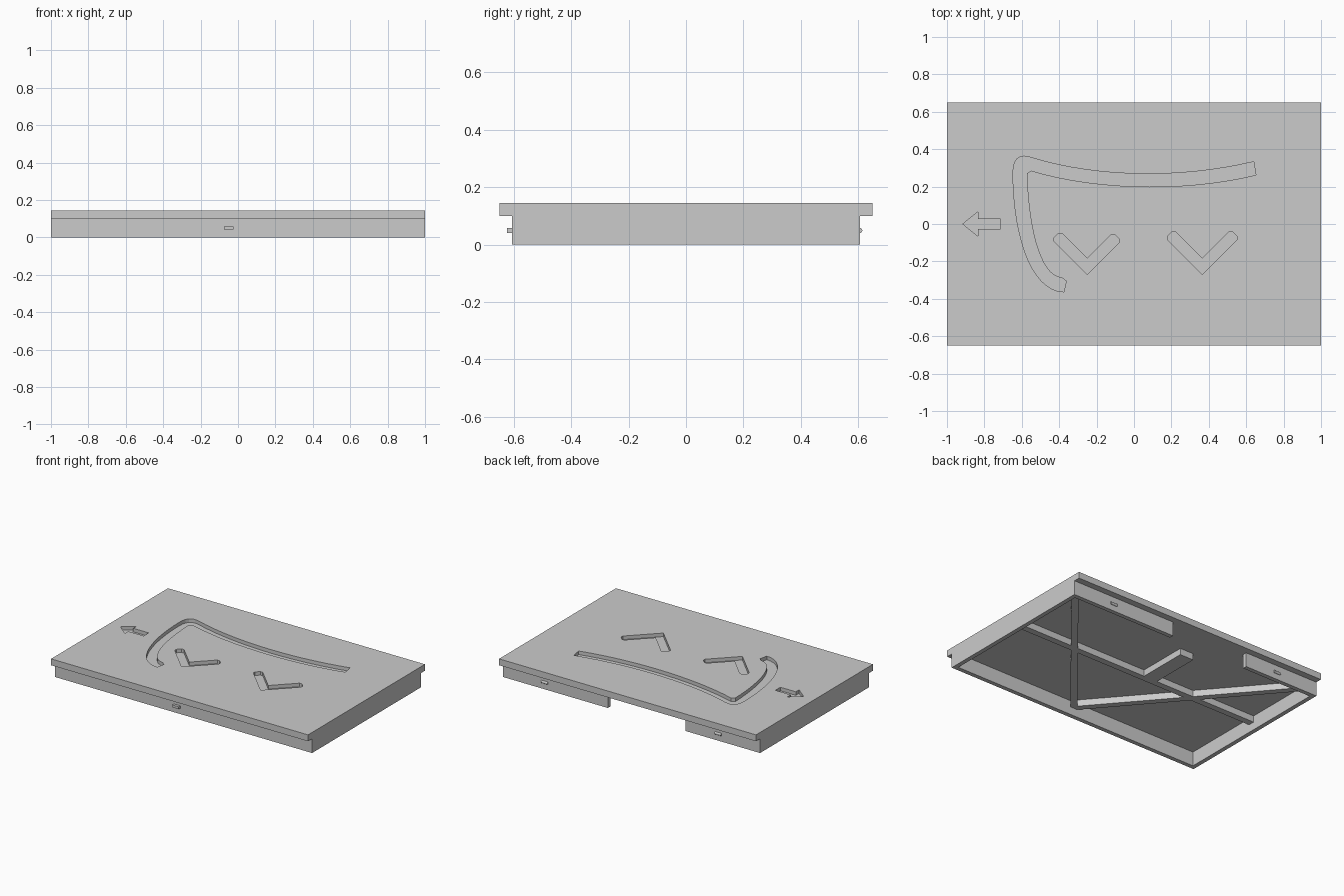
import bpy
import bmesh
from math import pi
from mathutils import Matrix, Vector
from mathutils.geometry import interpolate_bezier

if "Cube" in bpy.data.objects:
    bpy.data.objects.remove(bpy.data.objects["Cube"], do_unlink=True)

GREY = bpy.data.materials.new("plain_grey")
GREY.use_nodes = True
GREY.diffuse_color = (0.6, 0.6, 0.6, 1)
GREY.node_tree.nodes["Principled BSDF"].inputs["Base Color"].default_value = GREY.diffuse_color

TOP, DECK, RIB = 0.145, 0.1, 0.055      # lid top, lid underside, rib underside
HALF_X, HALF_Y, SKIRT_Y = 1.0, 0.65, 0.605
WALL, THICK, DEPTH = 0.03, 0.045, 0.025


def finish(name, bm):
    bmesh.ops.recalc_face_normals(bm, faces=bm.faces)
    mesh = bpy.data.meshes.new(name)
    bm.to_mesh(mesh)
    bm.free()
    mesh.materials.append(GREY)
    obj = bpy.data.objects.new(name, mesh)
    bpy.context.collection.objects.link(obj)


def box(name, x, y, z):
    """Box spanning the three given ranges."""
    bm = bmesh.new()
    bmesh.ops.create_cube(bm, size=1)
    for v in bm.verts:
        v.co = [(a + b) / 2 + c * (b - a) for c, (a, b) in zip(v.co, (x, y, z))]
    finish(name, bm)


def sleeve(bm, outline, z_cap, z_open):
    """Walls along an outline, capped at z_cap; returns the edges of the open rim."""
    cap = [bm.verts.new((x, y, z_cap)) for x, y in outline]
    rim = [bm.verts.new((x, y, z_open)) for x, y in outline]
    bm.faces.new(cap)
    for i in range(len(cap)):
        bm.faces.new((cap[i - 1], cap[i], rim[i], rim[i - 1]))
    return [bm.edges.get((rim[i - 1], rim[i])) for i in range(len(rim))]


def bezier(a, b, c, d, count=16):
    return [tuple(p[:2]) for p in interpolate_bezier(*map(Vector, (a, b, c, d)), count)]


def chevron(x, left, right):
    """V outline pointing to the front at x, with clipped arm ends."""
    low, gap, c = -0.27, 0.0425, 0.009
    arms = []
    for s, a in ((1, right), (-1, left)):
        ends = [(a - c, a - c), (a - c, a + c),
                (a - gap + c, a + gap - c), (a - gap - c, a + gap - c)]
        arms.append([(x + s * u, low + v) for u, v in ends])
    return [(x, low)] + arms[0] + [(x, low + 2 * gap)] + arms[1][::-1]


# Long swept groove: outer edge, far end, inner edge, near end
sweep = (bezier((-0.375, -0.363), (-0.55, -0.36), (-0.645, -0.06), (-0.647, 0.27))
         + bezier((-0.647, 0.27), (-0.647, 0.345), (-0.62, 0.375), (-0.56, 0.358), 7)[1:]
         + bezier((-0.56, 0.358), (-0.2, 0.245), (0.25, 0.24), (0.64, 0.333))[1:]
         + bezier((0.652, 0.262), (0.27, 0.17), (-0.2, 0.18), (-0.55, 0.285))
         + bezier((-0.573, 0.27), (-0.565, -0.03), (-0.5, -0.28), (-0.385, -0.288))
         + [(-0.362, -0.305)])
arrow = [(-0.915, 0), (-0.835, 0.065), (-0.835, 0.028), (-0.715, 0.028),
         (-0.715, -0.028), (-0.835, -0.028), (-0.835, -0.065)]

# Lid with the marks sunk into its top
bm = bmesh.new()
sheet = [(-HALF_X, -HALF_Y), (HALF_X, -HALF_Y), (HALF_X, HALF_Y), (-HALF_X, HALF_Y)]
rims = sleeve(bm, sheet, DECK, TOP)
for mark in (sweep, arrow, chevron(-0.25, 0.187, 0.18), chevron(0.365, 0.195, 0.195)):
    rims += sleeve(bm, mark, TOP - DEPTH, TOP)
bmesh.ops.triangle_fill(bm, edges=rims, use_beauty=True, normal=(0, 0, 1))
finish("lid", bm)

# Skirt walls, the back one open for a hand grip
inner_y = SKIRT_Y - WALL
inner_x = (WALL - HALF_X, HALF_X - WALL)
grip = (-0.42, 0.185)
for name, s in (("left_wall", 1), ("right_wall", -1)):
    box(name, sorted((s * HALF_X, s * inner_x[1])), (-SKIRT_Y, SKIRT_Y), (0, DECK))
box("front_wall", inner_x, (-SKIRT_Y, -inner_y), (0, DECK))
box("back_wall_right", (inner_x[0], grip[0]), (inner_y, SKIRT_Y), (0, DECK))
box("back_wall_left", (grip[1], inner_x[1]), (inner_y, SKIRT_Y), (0, DECK))

# Stiffening ribs under the lid
box("cross_rib", inner_x, (-THICK / 2, THICK / 2), (RIB, DECK))
mid = sum(grip) / 2
box("grip_rib", (mid - 0.053, mid + 0.053), (THICK / 2, 0.38), (RIB, DECK))
for name, s in (("left_diagonal_rib", 1), ("right_diagonal_rib", -1)):
    a, b = Vector((0.015, -inner_y)), Vector((s * inner_x[1], inner_y))
    d = (b - a).normalized()
    n = Vector((-d.y, d.x)) * THICK / 2
    bm = bmesh.new()
    bmesh.ops.contextual_create(bm, geom=sleeve(bm, [a + n, a - n, b - n, b + n], RIB, DECK))
    finish(name, bm)

# Catches: square tab in front, rounded ones at the back
box("front_catch", (-0.075, -0.025), (-0.623, -SKIRT_Y), (0.041, 0.058))
for name, x in (("back_catch_left", 0.675), ("back_catch_right", -0.675)):
    bm = bmesh.new()
    bmesh.ops.create_cone(bm, cap_ends=True, segments=12, radius1=0.009, radius2=0.009,
                          depth=0.05, matrix=Matrix.Translation((x, SKIRT_Y, 0.049))
                          @ Matrix.Rotation(pi / 2, 4, 'Y'))
    finish(name, bm)
